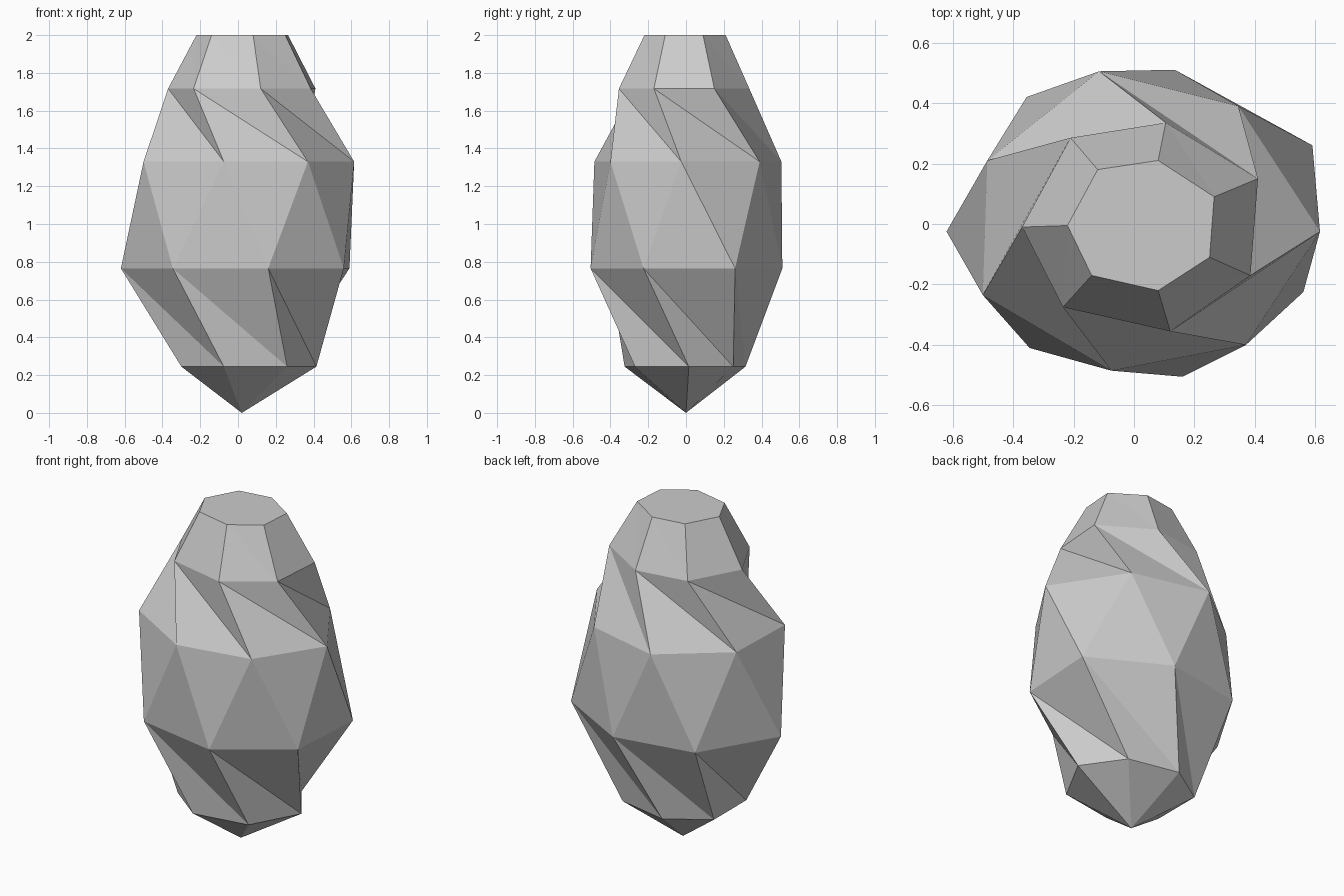
import bpy, bmesh

if "Cube" in bpy.data.objects:
    bpy.data.objects.remove(bpy.data.objects["Cube"])

# Seven-sided irregular cross-sections, bottom to top: height, outline (counter-clockwise)
RINGS = [
    (0.245, [(-.30, -.15), (-.075, -.325), (.26, -.27), (.415, .015), (.25, .25), (-.06, .315), (-.30, .16)]),
    (0.765, [(-.62, -.025), (-.345, -.41), (.16, -.505), (.56, -.225), (.59, .26), (.135, .51), (-.355, .42)]),
    (1.330, [(-.50, -.235), (-.075, -.485), (.37, -.40), (.615, -.025), (.345, .39), (-.115, .505), (-.485, .21)]),
    (1.717, [(-.37, -.01), (-.235, -.275), (.12, -.355), (.385, -.17), (.41, .15), (.105, .335), (-.21, .285)]),
    (2.000, [(-.22, -.005), (-.14, -.17), (.08, -.22), (.25, -.11), (.265, .09), (.08, .21), (-.12, .18)]),
]

bm = bmesh.new()
rings = [[bm.verts.new((x, y, z)) for x, y in outline] for z, outline in RINGS]
tip = bm.verts.new((0.02, 0, 0))
n = len(rings[0])

# Twisted triangular facets between neighbouring rings
for low, up in zip(rings, rings[1:]):
    for i in range(n):
        j = (i + 1) % n
        bm.faces.new((low[i], low[j], up[i]))
        bm.faces.new((up[i], low[j], up[j]))

# Pointed base and flat top
for i in range(n):
    bm.faces.new((rings[0][(i + 1) % n], rings[0][i], tip))
bm.faces.new(rings[-1])
bmesh.ops.recalc_face_normals(bm, faces=bm.faces)

mesh = bpy.data.meshes.new("faceted_rock")
bm.to_mesh(mesh)
bm.free()
rock = bpy.data.objects.new("faceted_rock", mesh)
bpy.context.collection.objects.link(rock)
